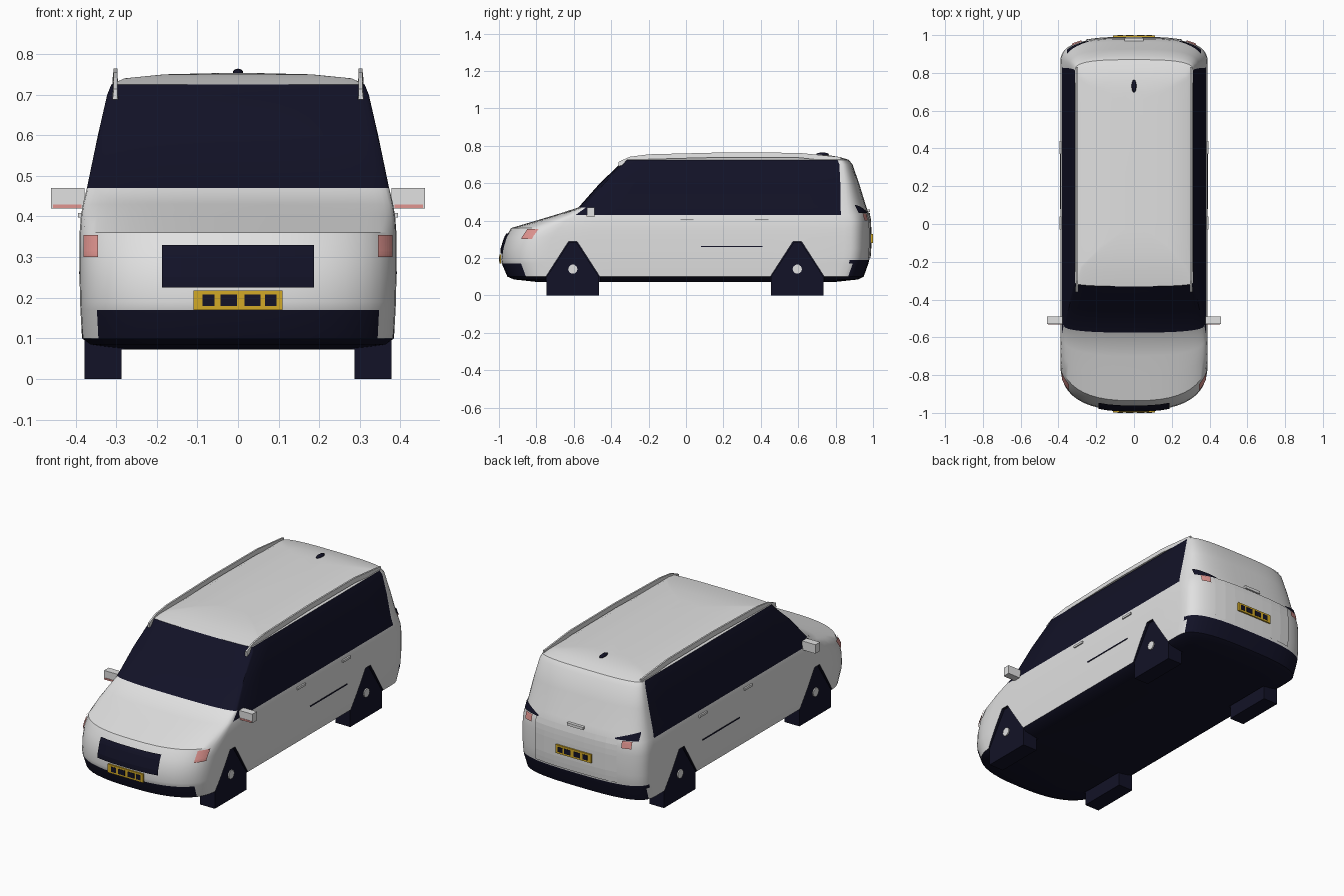
import bpy, bmesh, math
from mathutils import Vector

cube = bpy.data.objects.get("Cube")
if cube:
    bpy.data.objects.remove(cube)


def material(name, color):
    m = bpy.data.materials.new(name)
    m.use_nodes = True
    m.diffuse_color = (*color, 1)
    bsdf = next(n for n in m.node_tree.nodes if n.type == 'BSDF_PRINCIPLED')
    bsdf.inputs["Base Color"].default_value = (*color, 1)
    return m


WHITE = material("white_paint", (0.75, 0.75, 0.75))
DARK = material("dark_trim", (0.006, 0.006, 0.02))
PINK = material("lamp_pink", (0.75, 0.3, 0.28))
YELLOW = material("plate_yellow", (0.65, 0.4, 0.02))


def finish(name, bm, mats, smooth=None):
    bmesh.ops.recalc_face_normals(bm, faces=bm.faces)
    me = bpy.data.meshes.new(name)
    bm.to_mesh(me)
    bm.free()
    ob = bpy.data.objects.new(name, me)
    bpy.context.collection.objects.link(ob)
    for m in mats:
        me.materials.append(m)
    if smooth:
        shade(ob, smooth)
    return ob


def shade(ob, angle):
    bpy.ops.object.select_all(action='DESELECT')
    ob.select_set(True)
    bpy.context.view_layer.objects.active = ob
    bpy.ops.object.shade_smooth_by_angle(angle=math.radians(angle))


def loft(name, rings, mats, rule=None, smooth=None):
    """Skin closed rings, cap both ends; rule(row, column, face) gives the material."""
    bm = bmesh.new()
    rows = [[bm.verts.new(p) for p in ring] for ring in rings]
    n = len(rows[0])
    for i in range(len(rows) - 1):
        for j in range(n):
            k = (j + 1) % n
            f = bm.faces.new((rows[i][j], rows[i][k], rows[i + 1][k], rows[i + 1][j]))
            if rule:
                f.material_index = rule(i, j, f)
    bottom = bm.faces.new(rows[0][::-1])
    bottom.material_index = len(mats) - 1
    bm.faces.new(rows[-1])
    return finish(name, bm, mats, smooth)


def box(name, lo, hi, mat):
    rings = [[(lo[0], lo[1], z), (hi[0], lo[1], z), (hi[0], hi[1], z), (lo[0], hi[1], z)]
             for z in (lo[2], hi[2])]
    return loft(name, rings, [mat])


# Body: stacked plan outlines (height, half width, nose y, nose depth, tail y, tail depth)
LEVELS = [
    (.072, .30, -.80, .20, .80, .14), (.085, .365, -.92, .22, .92, .14),
    (.10, .384, -.955, .24, .95, .14), (.17, .388, -.985, .25, .975, .14),
    (.19, .389, -.988, .25, .98, .14), (.25, .39, -.983, .25, .985, .14),
    (.31, .39, -.965, .25, .985, .14), (.36, .39, -.935, .26, .985, .14),
    (.40, .387, -.80, .16, .983, .14), (.43, .382, -.70, .11, .98, .15),
    (.47, .372, -.575, .04, .965, .14), (.60, .345, -.46, .03, .925, .10),
    (.70, .322, -.355, .03, .89, .07), (.725, .312, -.33, .02, .87, .06),
    (.74, .28, -.25, .03, .82, .06), (.75, .18, -.15, .03, .76, .06),
    (.753, .05, -.05, .03, .70, .06)]
ENDS, SIDES = 24, 8
NOSE, TAIL = 2.6, 3.0


def end_curve(w, y, d, power, sign):
    pts = []
    for i in range(ENDS + 1):
        a = math.pi * (i / ENDS - .5)
        s, c = math.sin(a), max(math.cos(a), 0)
        x = math.copysign(abs(s) ** (2 / power), s) * w
        pts.append(Vector((-sign * x, y - sign * d * (1 - c ** (2 / power)), 0)))
    return pts


def outline(level):
    z, w, yf, df, yr, dr = level
    front = end_curve(w, yf, df, NOSE, -1)
    rear = end_curve(w, yr, dr, TAIL, 1)
    pts = front[:]
    pts += [front[-1].lerp(rear[0], i / SIDES) for i in range(1, SIDES)]
    pts += rear
    pts += [rear[-1].lerp(front[0], i / SIDES) for i in range(1, SIDES)]
    return [(p.x, p.y, z) for p in pts]


def paint(row, col, face):
    z = LEVELS[row][0]
    y = face.calc_center_median().y
    front = col < ENDS
    rear = ENDS + SIDES <= col < 2 * ENDS + SIDES
    sill = z < .1
    bumper = (z < .17 and y < -.87) or (z < .19 and y > .87)
    windscreen = front and .47 <= z < .72
    side_glass = not front and not rear and .43 <= z < .72
    return int(sill or bumper or windscreen or side_glass)


body = loft("body", [outline(l) for l in LEVELS], [WHITE, DARK], paint)


# Wheels: pointed blocks set in matching cut arches, with small hubs
def wheel_block(name, y, x0, x1, grow, mats):
    half = [(.14 + grow, -grow), (.14 + grow, .1), (.018 + grow, .285 + grow)]
    prof = half + [(-a, b) for a, b in reversed(half)]
    rings = [[(x, y + a, b) for a, b in prof] for x in (x0, x1)]
    return loft(name, rings, mats, lambda i, j, f: len(mats) - 1)


for y, place in ((-.605, "front"), (.595, "rear")):
    for s, side in ((1, "left"), (-1, "right")):
        cutter = wheel_block("arch_cutter", y, s * .28, s * .45, .004, [WHITE, DARK])
        for p in cutter.data.polygons:
            p.material_index = 1
        cutter.hide_render = True
        mod = body.modifiers.new("arch", 'BOOLEAN')
        mod.operation, mod.object, mod.solver = 'DIFFERENCE', cutter, 'EXACT'
        bpy.context.view_layer.objects.active = body
        bpy.ops.object.modifier_apply(modifier=mod.name)
        bpy.data.objects.remove(cutter)
        wheel_block(f"{place}_{side}_wheel", y, s * .287, s * .378, 0, [DARK])
        rings = [[(x, y + .025 * math.cos(a), .14 + .025 * math.sin(a))
                  for a in [math.tau * k / 10 for k in range(10)]] for x in (s * .37, s * .384)]
        loft(f"{place}_{side}_hub", rings, [WHITE])
shade(body, 32)


# Thin plates that follow the nose or tail surface
def end_y(x, z, sign):
    for a, b in zip(LEVELS, LEVELS[1:]):
        if a[0] <= z <= b[0]:
            t = (z - a[0]) / (b[0] - a[0])
            _, w, yf, df, yr, dr = [p + (q - p) * t for p, q in zip(a, b)]
            break
    power, y, d = (NOSE, yf, df) if sign < 0 else (TAIL, yr, dr)
    r = max(0, 1 - min(abs(x) / w, 1) ** power) ** (1 / power)
    return y - sign * d * (1 - r)


def patch(name, x0, x1, z0, z1, sign, mat, inner_top=None, lift=.006, n=8):
    bm = bmesh.new()
    rows = []
    for i in range(n + 1):
        x = x0 + (x1 - x0) * i / n
        top = z1 if inner_top is None else inner_top + (z1 - inner_top) * i / n
        zs = [z0 + (top - z0) * k / n for k in range(n + 1)]
        rows.append([bm.verts.new((x * 1.012, end_y(x, z, sign) + sign * lift, z)) for z in zs])
    for a, b in zip(rows, rows[1:]):
        for k in range(n):
            bm.faces.new((a[k], b[k], b[k + 1], a[k + 1]))
    ob = finish(name, bm, [mat])
    if sum(p.normal.y for p in ob.data.polygons) * sign < 0:
        ob.data.flip_normals()
    return ob


patch("grille", -.185, .185, .225, .33, -1, DARK, lift=.008)
patch("tailgate_panel", -.25, .25, .2, .44, 1, WHITE)
for s, side in ((1, "left"), (-1, "right")):
    patch(f"{side}_headlight", s * .34, s * .376, .3, .355, -1, PINK)
    patch(f"{side}_tail_trim", s * .235, s * .35, .44, .485, 1, DARK, inner_top=.447)
    patch(f"{side}_tail_lamp", s * .275, s * .325, .40, .438, 1, PINK, lift=.008)

# Number plates with four blank dark squares each
for name, sign, y, z in (("front", -1, .989, .17), ("rear", 1, .99, .28)):
    y0, y1 = sorted((sign * y, sign * (y + .009)))
    box(f"{name}_plate", (-.11, y0, z), (.11, y1, z + .048), YELLOW)
    y0, y1 = sorted((sign * y, sign * (y + .011)))
    for x, w in ((-.073, .015), (-.023, .02), (.036, .02), (.081, .014)):
        box(f"{name}_plate_square", (x - w, y0, z + .01), (x + w, y1, z + .038), DARK)
box("tailgate_handle", (-.05, .96, .445), (.05, .985, .46), WHITE)

# Mirrors, handles, door rails and roof rails on both sides
for s, side in ((1, "left"), (-1, "right")):
    def side_box(name, x0, x1, lo, hi, mat):
        a, b = sorted((s * x0, s * x1))
        box(f"{side}_{name}", (a, lo[0], lo[1]), (b, hi[0], hi[1]), mat)

    side_box("mirror", .378, .46, (-.53, .42), (-.49, .47), WHITE)
    side_box("mirror_lamp", .385, .455, (-.533, .421), (-.528, .43), PINK)
    side_box("front_handle", .38, .394, (-.03, .397), (.04, .409), WHITE)
    side_box("rear_handle", .38, .394, (.37, .397), (.44, .409), WHITE)
    side_box("sliding_door_rail", .385, .392, (.08, .258), (.41, .265), DARK)
    path = [(-.36, .70), (-.3, .727), (-.2, .74), (.2, .75), (.6, .748), (.83, .725)]
    rings = [[(s * x, y, z + h) for x, h in ((.296, -.012), (.309, -.012), (.306, .014), (.297, .014))]
             for y, z in path]
    loft(f"{side}_roof_rail", rings, [WHITE])

# Roof aerial
bm = bmesh.new()
bmesh.ops.create_uvsphere(bm, u_segments=12, v_segments=8, radius=1)
for v in bm.verts:
    v.co = (v.co.x * .013, .73 + v.co.y * .034, .753 + v.co.z * .011)
finish("roof_aerial", bm, [DARK], 40)
